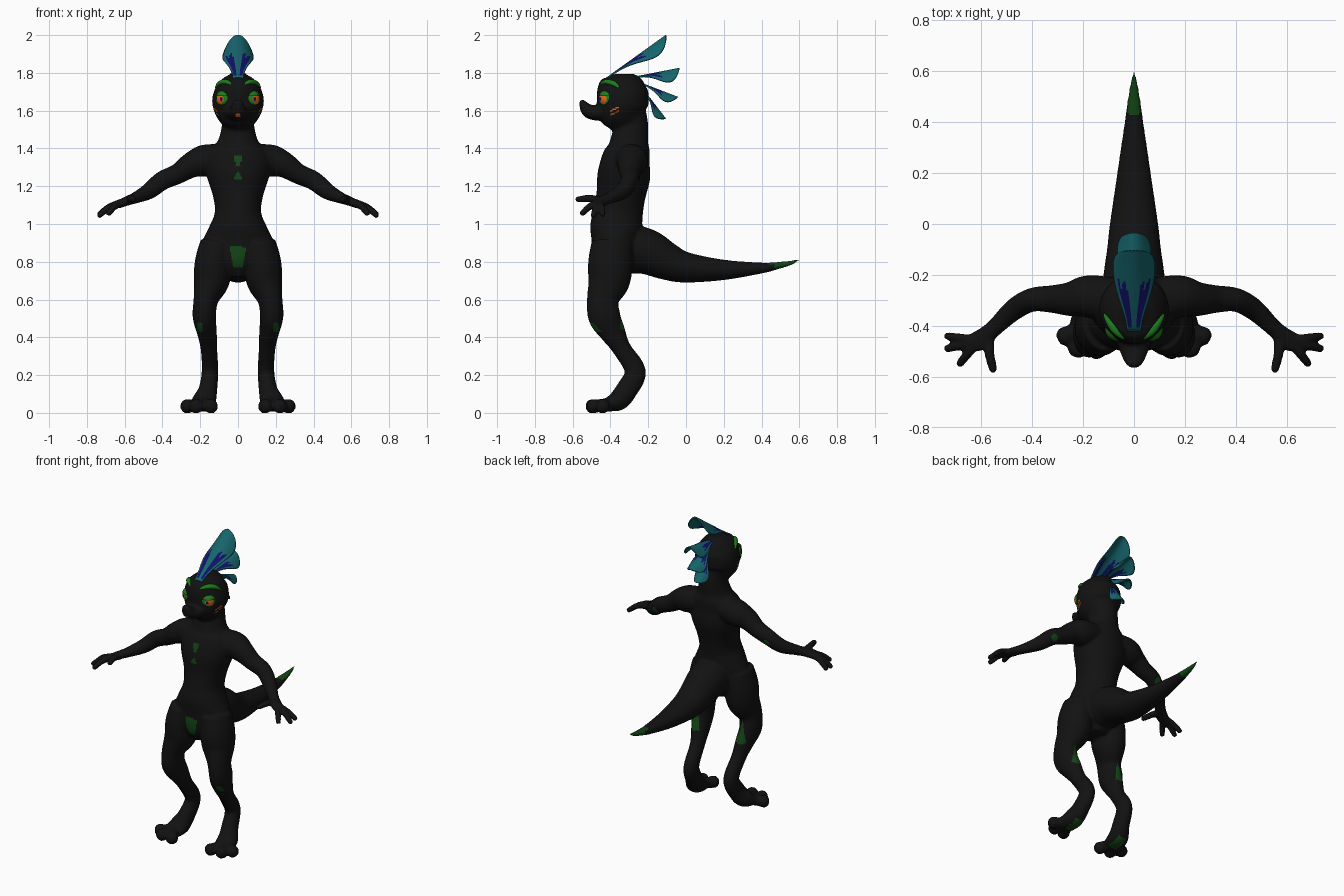
import bpy, bmesh, math
from mathutils import Vector

if "Cube" in bpy.data.objects:
    bpy.data.objects.remove(bpy.data.objects["Cube"])


def material(name, rgb):
    m = bpy.data.materials.new(name)
    m.use_nodes = True
    m.diffuse_color = (*rgb, 1)
    bsdf = m.node_tree.nodes["Principled BSDF"]
    bsdf.inputs["Base Color"].default_value = (*rgb, 1)
    bsdf.inputs["Roughness"].default_value = 0.8
    return m


BLACK = material("black_skin", (0.006, 0.006, 0.006))
GREEN = material("dark_green", (0.006, 0.06, 0.007))
BRIGHT = material("bright_green", (0.012, 0.2, 0.012))
ORANGE = material("orange", (0.8, 0.14, 0.01))
TEAL = material("teal_feather", (0.008, 0.13, 0.15))
NAVY = material("navy_feather", (0.006, 0.005, 0.15))

X, Y, Z = Vector((1, 0, 0)), Vector((0, 1, 0)), Vector((0, 0, 1))


def make_object(name, bm, mats):
    mesh = bpy.data.meshes.new(name)
    bm.to_mesh(mesh)
    bm.free()
    for m in mats:
        mesh.materials.append(m)
    obj = bpy.data.objects.new(name, mesh)
    bpy.context.collection.objects.link(obj)
    mesh.shade_smooth()
    return obj


def spline(points, steps=5):
    """Catmull-Rom resampling of stations of any size."""
    p = [Vector(q) for q in points]
    p = [p[0] * 2 - p[1]] + p + [p[-1] * 2 - p[-2]]
    out = []
    for a, b, c, d in zip(p, p[1:], p[2:], p[3:]):
        for i in range(steps):
            t = i / steps
            out.append((b * 2 + (c - a) * t + (a * 2 - b * 5 + c * 4 - d) * t ** 2
                        + (b * 3 - a - c * 3 + d) * t ** 3) * 0.5)
    return out + [p[-2]]


def loft(bm, stations, ref, sign=1, sides=20):
    """Tube through (x, y, z, radius along ref, other radius) stations."""
    pts = spline(stations)
    centres = [Vector((q[0], q[1], q[2])) for q in pts]
    rings = []
    for i, q in enumerate(pts):
        tangent = (centres[min(i + 1, len(pts) - 1)] - centres[max(i - 1, 0)]).normalized()
        side = (ref - tangent * ref.dot(tangent)).normalized()
        up = tangent.cross(side)
        ring = []
        for k in range(sides):
            a = math.tau * k / sides
            v = (centres[i] + side * max(q[3], 0.003) * math.cos(a)
                 + up * max(q[4], 0.003) * math.sin(a))
            ring.append(bm.verts.new((v.x * sign, v.y, v.z)))
        rings.append(ring)
    faces = [bm.faces.new(rings[0]), bm.faces.new(rings[-1])]
    for r, s in zip(rings, rings[1:]):
        for k in range(sides):
            n = (k + 1) % sides
            faces.append(bm.faces.new((r[k], r[n], s[n], s[k])))
    bmesh.ops.recalc_face_normals(bm, faces=faces)


def digit(bm, start, mid, end, radii, ref, sign):
    stations = [(*p, r, r) for p, r in zip((start, mid, end), radii)]
    tip = Vector(end) + (Vector(end) - Vector(mid)).normalized() * radii[2] * 0.6
    loft(bm, stations + [(*tip, radii[2] * 0.5, radii[2] * 0.5)], ref, sign, 14)


# Body skin: torso, head, snout and tail on the centre line
skin = bmesh.new()
torso = [(-.38, .72, .06, .08), (-.38, .8, .14, .12), (-.375, .9, .185, .125),
         (-.37, .98, .155, .137), (-.36, 1.06, .123, .132), (-.345, 1.15, .133, .13),
         (-.33, 1.25, .165, .14), (-.32, 1.33, .175, .13), (-.305, 1.39, .15, .115),
         (-.3, 1.44, .107, .1), (-.29, 1.52, .086, .09), (-.3, 1.58, .09, .09)]
head = [(-.31, 1.51, .07, .08), (-.32, 1.55, .1, .11), (-.335, 1.6, .128, .132),
        (-.335, 1.66, .137, .137), (-.335, 1.72, .12, .132), (-.33, 1.765, .087, .103),
        (-.33, 1.795, .04, .05)]
snout = [(-.36, 1.59, .085, .055), (-.43, 1.595, .077, .05), (-.48, 1.588, .063, .04),
         (-.52, 1.602, .047, .037), (-.545, 1.635, .032, .022), (-.555, 1.655, .02, .012)]
tail = [(-.4, .87, .12, .09), (-.28, .865, .126, .125), (-.2, .85, .12, .12),
        (-.1, .802, .106, .1), (0, .77, .095, .081), (.2, .757, .066, .054),
        (.4, .767, .037, .029), (.47, .777, .028, .021), (.55, .793, .015, .013),
        (.6, .812, .005, .005)]
for part in (torso, head, snout, tail):
    loft(skin, [(0, *s) for s in part], X, sides=32)

# Body skin: paired limbs
arm = [(.08, -.3, 1.35, .09, .075), (.18, -.285, 1.335, .084, .084),
       (.25, -.295, 1.31, .068, .068), (.32, -.295, 1.265, .055, .054),
       (.4, -.298, 1.23, .047, .051), (.47, -.335, 1.175, .043, .044),
       (.54, -.4, 1.14, .035, .031), (.58, -.435, 1.125, .036, .026),
       (.63, -.47, 1.105, .042, .022)]
leg = [(.11, -.39, .9, .09, .11), (.13, -.4, .8, .098, .118), (.14, -.408, .7, .096, .112),
       (.17, -.44, .6, .066, .085), (.178, -.432, .51, .062, .086),
       (.165, -.39, .43, .053, .07), (.154, -.34, .34, .044, .05),
       (.148, -.268, .22, .044, .056), (.16, -.315, .12, .05, .058),
       (.178, -.36, .065, .064, .055), (.19, -.42, .042, .068, .034)]
fingers = [(.735, -.44, 1.05), (.735, -.49, 1.045), (.685, -.55, 1.055)]
toes = [(.278, -.445, .034), (.225, -.5, .034), (.14, -.505, .034)]
for sign in (1, -1):
    loft(skin, arm, Y, sign)
    loft(skin, leg, X, sign)
    for tip in fingers:
        base = Vector((.615, -.46, 1.112))
        digit(skin, base, base.lerp(tip, .55) + Z * .012, tip, (.023, .019, .016), Z, sign)
    digit(skin, (.57, -.44, 1.122), (.568, -.51, 1.135), (.552, -.575, 1.13),
          (.022, .02, .016), Z, sign)
    for tip in toes:
        base = Vector((.185, -.4, .045))
        digit(skin, base, base.lerp(tip, .55), tip, (.038, .034, .038), X, sign)

# Fuse the parts into one smooth skin
body = make_object("body", skin, [])
fuse = body.modifiers.new("fuse", "REMESH")
fuse.mode = "VOXEL"
fuse.voxel_size = 0.008
relax = body.modifiers.new("relax", "SMOOTH")
relax.factor = 0.5
relax.iterations = 6
bpy.context.view_layer.update()
fused = bpy.data.meshes.new_from_object(
    body.evaluated_get(bpy.context.evaluated_depsgraph_get()))
body.modifiers.clear()
body.data = fused
fused.materials.clear()
for m in (BLACK, GREEN, ORANGE):
    fused.materials.append(m)
for v in fused.vertices:
    v.co.z = max(v.co.z, 0)
fused.shade_smooth()


def skin_colour(c, n):
    """Markings: 0 black, 1 green, 2 orange."""
    x, y, z = abs(c.x), c.y, c.z
    front, back = n.y < 0, n.y > 0.25
    marks = (
        y > .47,                                                             # tail tip
        front and y < -.3 and 1.31 < z < 1.365 and x < .008 + (z - 1.3) * .25,  # chest
        front and y < -.3 and 1.24 < z < 1.275 and x < .005 + (1.275 - z) * .5,
        front and .77 < z < .88 and x < .025 + (z - .77) * .18,              # groin
        front and abs(x - .2) < .015 and abs(z - .455) < .025,               # knee
        back and .44 < z < .58 and abs(x - .17) < (.59 - z) * .25,           # knee back
        n.z < -.5 and z < .05 and abs(x - .17) < .03 and -.41 < y < -.31,    # sole
        (Vector((x, y, z)) - Vector((.41, -.265, 1.205))).length < .024,     # elbow
    )
    if any(marks):
        return 1
    mouth = y < -.5 and abs(z - 1.577) < .01 and x < .014
    cheek = x > .09 and -.4 < y < -.355 and abs(abs(z - 1.6 - (y + .375) * .5) - .011) < .004
    return 2 if mouth or cheek else 0


for p in fused.polygons:
    p.material_index = skin_colour(p.center, p.normal)

# Eyes and brows
for side, sign in (("left", 1), ("right", -1)):
    eye = bmesh.new()
    bmesh.ops.create_uvsphere(eye, u_segments=56, v_segments=40, radius=.05)
    pupil = Vector((.5 * sign, -.86, -.08)).normalized()
    iris = Vector((.72 * sign, -.69, -.12)).normalized()
    for f in eye.faces:
        d = f.calc_center_median().normalized()
        if d.z > .33:
            f.material_index = 0
        elif d.z > .24:
            f.material_index = 1
        elif d.angle(pupil) < .2:
            f.material_index = 3
        elif d.angle(iris) < .55:
            f.material_index = 2
    ball = make_object(side + "_eye", eye, [BRIGHT, BLACK, ORANGE, NAVY])
    ball.location = (.065 * sign, -.411, 1.665)

    brow = bmesh.new()
    loft(brow, [(.025, -.447, 1.73, .008, .006), (.045, -.437, 1.745, .016, .012),
                (.075, -.412, 1.752, .018, .014), (.1, -.38, 1.742, .014, .012),
                (.116, -.355, 1.722, .006, .006)], Y, sign, 14)
    make_object(side + "_brow", brow, [BRIGHT])


def feather(name, base, tip, width, droop, rows=34, cols=20):
    """Arched paddle with navy streaks either side of a teal midrib."""
    base, tip = Vector((0, *base)), Vector((0, *tip))
    along = tip - base
    lift = Vector((0, -along.z, along.y)).normalized()
    bm = bmesh.new()
    grid = []
    for i in range(rows + 1):
        t = 1 - (1 - i / rows) ** 1.6
        s = min(t / .68, 1)
        half = width * (.35 + .65 * s * s * (3 - 2 * s))
        half *= math.sqrt(1.003 - max(0, (t - .68) / .32) ** 2)
        row = []
        for k in range(cols + 1):
            u = 2 * k / cols - 1
            drop = droop * t * (u * half / width) ** 2
            row.append(bm.verts.new(base + along * t + X * half * u - lift * drop))
        grid.append(row)
    for i in range(rows):
        t = 1 - (1 - (i + .5) / rows) ** 1.6
        for k in range(cols):
            u = abs(2 * (k + .5) / cols - 1)
            f = bm.faces.new((grid[i][k], grid[i][k + 1], grid[i + 1][k + 1], grid[i + 1][k]))
            streak = .28 < u < .78 and .03 < t < .56 + .05 * (k % 3 - 1)
            f.material_index = 1 if streak else 0
    obj = make_object(name, bm, [TEAL, NAVY])
    thick = obj.modifiers.new("thickness", "SOLIDIFY")
    thick.thickness = .008
    thick.offset = 0


# Head crest, from the crown down to the nape
feather("crown_feather", (-.42, 1.772), (-.105, 1.998), .08, .085)
feather("upper_feather", (-.28, 1.775), (-.035, 1.823), .064, .085)
feather("middle_feather", (-.24, 1.745), (-.045, 1.67), .056, .06)
feather("nape_feather", (-.22, 1.7), (-.11, 1.557), .048, .05)
